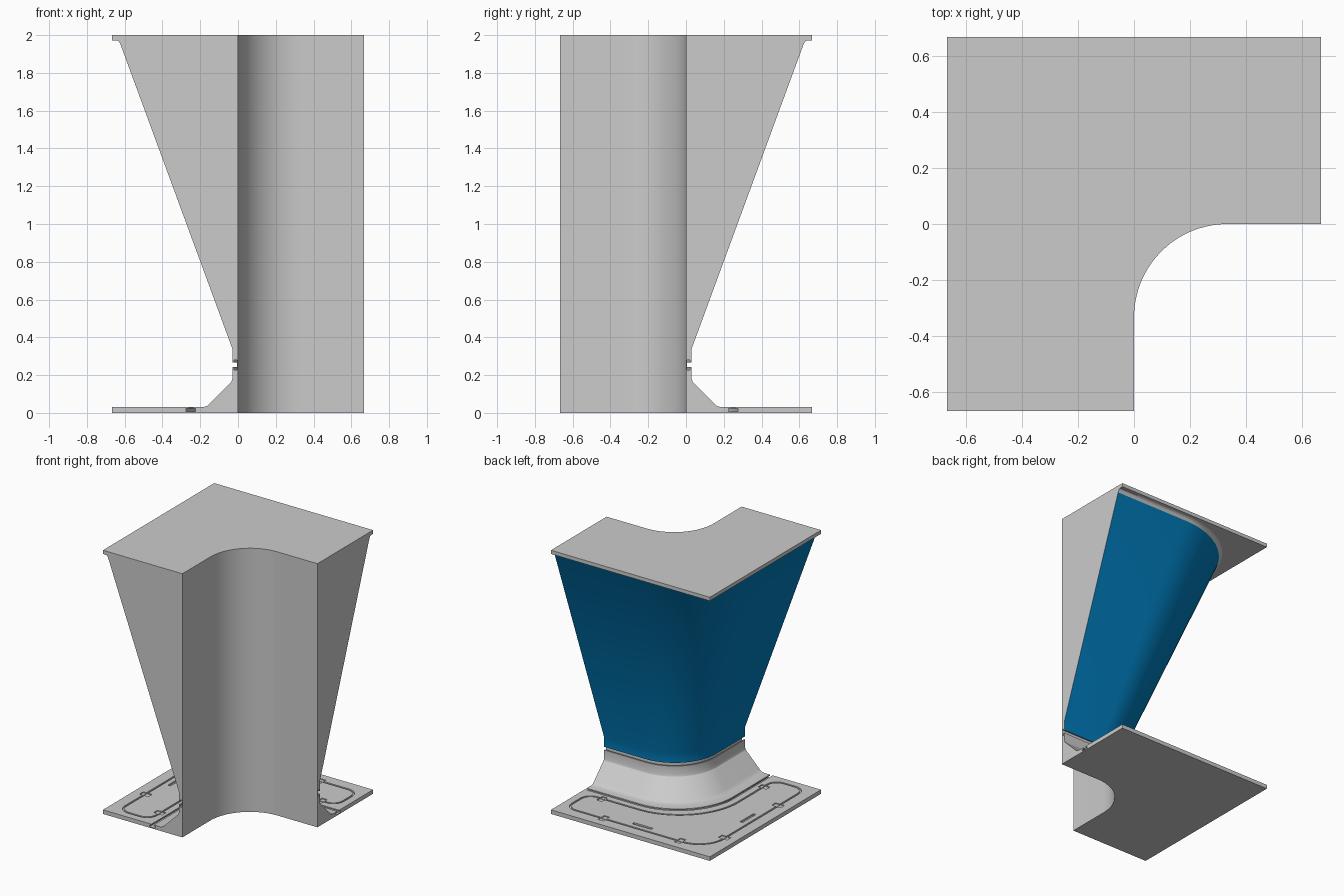
import bpy, bmesh
from math import cos, sin, radians

if "Cube" in bpy.data.objects:
    bpy.data.objects.remove(bpy.data.objects["Cube"])

E = 2 / 3      # half width of the footprint
SEG = 20       # segments per bend


def arc(cx, cy, r, a0, a1, n=SEG):
    return [(cx + r * cos(radians(a0 + (a1 - a0) * i / n)),
             cy + r * sin(radians(a0 + (a1 - a0) * i / n))) for i in range(n + 1)]


def make_object(name, bm):
    bmesh.ops.remove_doubles(bm, verts=bm.verts, dist=1e-5)
    bmesh.ops.recalc_face_normals(bm, faces=bm.faces)
    me = bpy.data.meshes.new(name)
    bm.to_mesh(me)
    bm.free()
    ob = bpy.data.objects.new(name, me)
    bpy.context.collection.objects.link(ob)
    return ob


def bridge(bm, a, b, closed=False, mat=0):
    n = len(a)
    for i in range(n if closed else n - 1):
        j = (i + 1) % n
        bm.faces.new((a[i], a[j], b[j], b[i])).material_index = mat


# Wall section: (offset from the inner wall, height, bend radius)
def bend(d):
    return 0.333 + 0.54 * d


profile = [(0, 0), (0, 2), (E, 2), (E, 1.972), (0.64, 1.972), (0.63, 1.965), (0.62, 1.945),
           (0.03, 0.34), (0.03, 0.266),
           # light slot between wall and skirt
           (0.021, 0.266), (0.021, 0.28), (0.004, 0.28), (0.004, 0.226),
           (0.021, 0.226), (0.021, 0.242), (0.03, 0.242),
           # sloping skirt
           (0.03, 0.18), (0.035, 0.165), (0.15, 0.05), (0.162, 0.038), (0.18, 0.031),
           # T slot in the floor
           (0.238, 0.031), (0.238, 0.022), (0.225, 0.022), (0.225, 0.008),
           (0.275, 0.008), (0.275, 0.022), (0.26, 0.022), (0.26, 0.031),
           (E, 0.031), (E, 0)]
BLUE = (6, 7)   # profile segments that are painted

bm = bmesh.new()
rows = []
for d, z in profile:
    r = 0 if d == E else bend(d)
    pts = [(-d, -E)] + arc(-d + r, d - r, r, 180, 90) + [(E, d)]
    rows.append([bm.verts.new((x, y, z)) for x, y in pts])
for i, row in enumerate(rows):
    bridge(bm, row, rows[(i + 1) % len(rows)], mat=1 if i in BLUE else 0)
for end in (0, -1):
    bm.faces.new([row[end] for row in rows])
wall = make_object("corner_wall", bm)
blue = bpy.data.materials.new("blue_paint")
blue.diffuse_color = (0.0, 0.2, 0.5, 1)
blue.use_nodes = True
blue.node_tree.nodes["Principled BSDF"].inputs["Base Color"].default_value = blue.diffuse_color
wall.data.materials.append(None)
wall.data.materials.append(blue)


# Floor panel seam: an L shaped rounded loop
def outline(o):
    di, do, e, r = 0.315 - o, 0.575 + o, 0.605 + o, 0.08 + o
    ri, ro = 0.49 - o, 0.2 + o
    return (arc(-di + ri, di - ri, ri, 180, 90)
            + arc(e - r, di + r, r, 270, 360, 8) + arc(e - r, do - r, r, 0, 90, 8)
            + arc(-do + ro, do - ro, ro, 90, 180, 12)
            + arc(-do + r, -e + r, r, 180, 270, 8) + arc(-di - r, -e + r, r, 270, 360, 8))


bm = bmesh.new()
loops = [[bm.verts.new((x, y, z)) for x, y in outline(o)]
         for o, z in ((0.007, 0.02), (0.007, 0.06), (-0.007, 0.06), (-0.007, 0.02))]
for i in range(4):
    bridge(bm, loops[i], loops[(i + 1) % 4], closed=True)
seam = make_object("seam_cutter", bm)

# Clip recesses and long slots, mirrored over the diagonal
bm = bmesh.new()
for x, y, w, h, depth in ((-0.35, 0.57, 0.045, 0.075, 0.007), (0.29, 0.57, 0.045, 0.075, 0.007),
                          (0.48, 0.32, 0.045, 0.07, 0.007), (0, 0.52, 0.16, 0.022, 0.012)):
    for px, py, sx, sy in ((x, y, w, h), (-y, -x, h, w)):
        for v in bmesh.ops.create_cube(bm, size=1)["verts"]:
            v.co = (px + v.co.x * sx, py + v.co.y * sy, 0.031 - depth + (v.co.z + 0.5) * 0.04)
clips = make_object("clip_cutter", bm)

# Cut the floor details
bpy.context.view_layer.objects.active = wall
wall.select_set(True)
for cutter in (seam, clips):
    cutter.hide_render = True
    mod = wall.modifiers.new("cut", 'BOOLEAN')
    mod.operation = 'DIFFERENCE'
    mod.solver = 'EXACT'
    mod.object = cutter
    bpy.ops.object.modifier_apply(modifier=mod.name)
    bpy.data.objects.remove(cutter)
bpy.ops.object.shade_smooth_by_angle(angle=radians(25))
